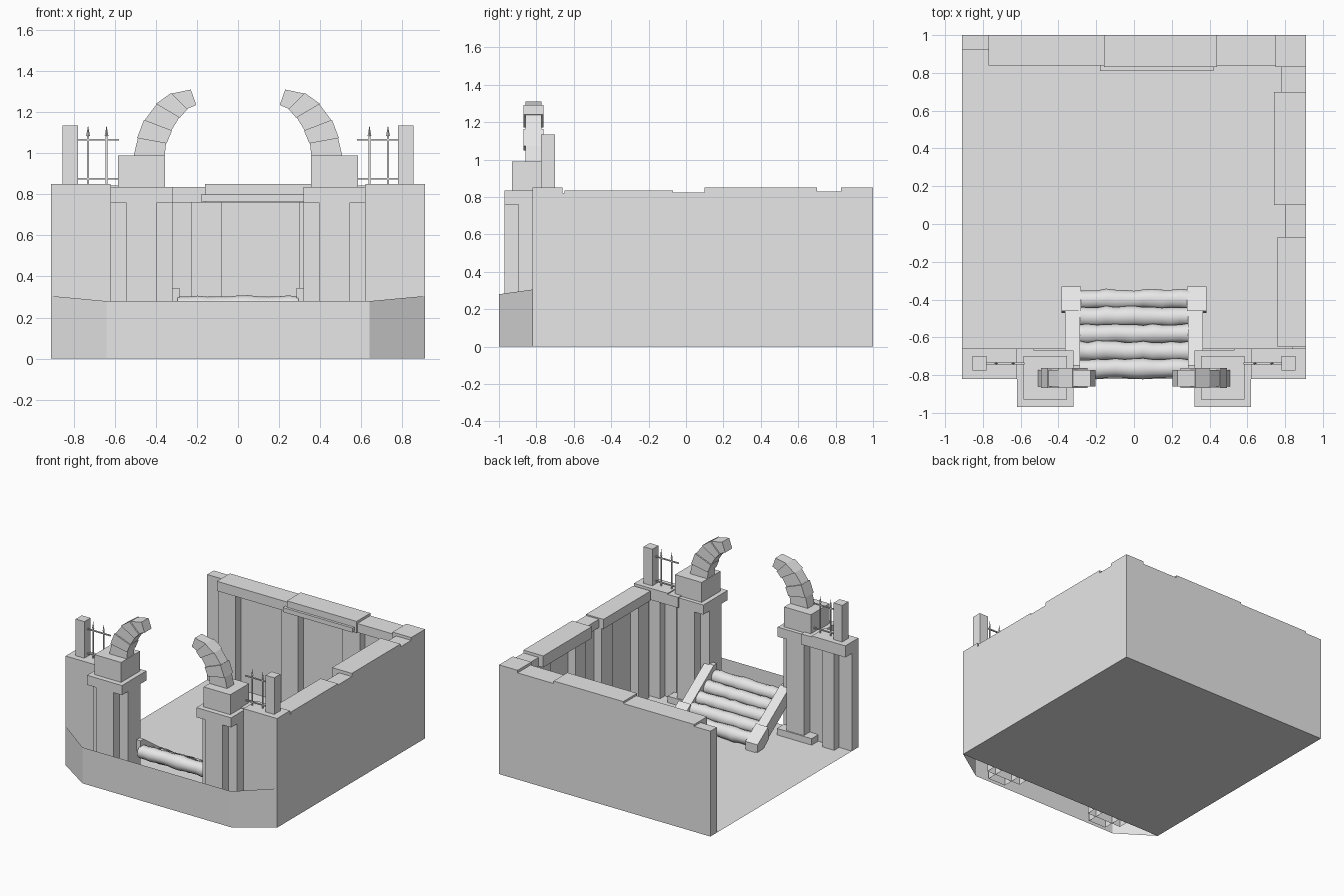
import bpy, math, random

random.seed(4)
old = bpy.data.objects.get("Cube")
if old:
    bpy.data.objects.remove(old, do_unlink=True)

stone = bpy.data.materials.new("pale_grey")
stone.use_nodes = True
GREY = (0.8, 0.8, 0.8, 1)
stone.diffuse_color = GREY
stone.node_tree.nodes["Principled BSDF"].inputs["Base Color"].default_value = GREY


def make(name, verts, faces):
    mesh = bpy.data.meshes.new(name)
    mesh.from_pydata(verts, [], faces)
    mesh.materials.append(stone)
    mesh.update()
    ob = bpy.data.objects.new(name, mesh)
    bpy.context.collection.objects.link(ob)
    return ob


def box(name, xs, ys, zs, open_bottom=False):
    (x0, x1), (y0, y1), (z0, z1) = sorted(xs), sorted(ys), sorted(zs)
    verts = [(x, y, z) for z in (z0, z1) for x, y in ((x0, y0), (x1, y0), (x1, y1), (x0, y1))]
    faces = [(i, (i + 1) % 4, (i + 1) % 4 + 4, i + 4) for i in range(4)] + [(4, 5, 6, 7)]
    if not open_bottom:
        faces.append((3, 2, 1, 0))
    return make(name, verts, faces)


def prism(name, outline, lo, hi, axis):
    """Extrude a 2D outline along x (outline is y,z) or along y (outline is x,z)."""
    n = len(outline)
    place = (lambda a, b, d: (d, a, b)) if axis == "x" else (lambda a, b, d: (a, d, b))
    verts = [place(a, b, d) for d in (lo, hi) for a, b in outline]
    faces = [(i, (i + 1) % n, (i + 1) % n + n, i + n) for i in range(n)]
    faces += [tuple(reversed(range(n))), tuple(range(n, 2 * n))]
    ob = make(name, verts, faces)
    import bmesh
    bm = bmesh.new()
    bm.from_mesh(ob.data)
    bmesh.ops.recalc_face_normals(bm, faces=bm.faces)
    bm.to_mesh(ob.data)
    bm.free()
    return ob


# Floor and the thin skirt in front of it
make("floor", [(-.91, -.82, 0), (.91, -.82, 0), (.91, 1, 0), (-.91, 1, 0)], [(0, 1, 2, 3)])
skirt = [(-.91, -.82, .305), (-.64, -1, .28), (.64, -1, .28), (.91, -.82, .305)]
make("front_skirt", [(x, y, 0) for x, y, z in skirt] + skirt,
     [(i, i + 1, i + 5, i + 4) for i in range(3)])

# Back wall with capstones and pilasters
box("back_wall", (-.91, .91), (.92, 1), (0, .82))
for x0, x1, y, low, top in ((-.77, -.16, .84, .76, .835), (-.16, .44, .83, .76, .85),
                            (.44, .76, .84, .76, .83), (.75, .91, .83, .76, .85)):
    box("back_capstone", (x0, x1), (y, 1), (low, top))
box("back_cap_lip", (-.18, .42), (.81, .9), (.765, .80))
for x in (-.77, -.23, .30):
    box("back_pilaster", (x, x + .15), (.855, .94), (0, .77))

# Side wall with capstones and pilasters
box("side_wall", (.84, .91), (-.82, 1), (0, .82))
for y0, y1, x, top in ((-.65, -.07, .76, .835), (-.07, .10, .80, .825),
                       (.10, .70, .74, .85), (.70, .83, .78, .828)):
    box("side_capstone", (x, .91), (y0, y1), (.76, top))
for y in (-.65, -.20, .12, .56):
    box("side_pilaster", (.775, .86), (y, y + .13), (0, .77))

# Both halves of the front: wall, cross-shaped pillar, arch, railing
outer = [(.507, .99), (.487, 1.075), (.455, 1.16), (.395, 1.24), (.325, 1.29), (.23, 1.31)]
inner = [(.357, .99), (.35, 1.05), (.325, 1.11), (.285, 1.175), (.25, 1.215), (.203, 1.235)]
for s, side in ((1, "left"), (-1, "right")):
    def part(name, xs, ys, zs, **kw):
        return box(side + "_" + name, [s * x for x in xs], ys, zs, **kw)

    part("front_wall", (.60, .91), (-.82, -.74), (0, .78))
    part("front_capstone", (.62, .91), (-.82, -.66), (.76, .85))
    part("front_capstone_inner", (.53, .62), (-.80, -.66), (.76, .842))
    part("front_pilaster", (.70, .80), (-.76, -.68), (0, .77))

    # Pillar
    part("pillar_wide", (.32, .62), (-.895, -.745), (0, .77), open_bottom=True)
    part("pillar_deep", (.395, .545), (-.97, -.67), (0, .77), open_bottom=True)
    part("pillar_foot", (.32, .62), (-.80, -.66), (0, .05))
    part("pillar_cap", (.32, .62), (-.97, -.67), (.76, .835))
    part("pillar_plinth", (.355, .585), (-.93, -.70), (.835, .99))

    # Broken arch, one tapering block per segment
    for i in range(5):
        half = .053 if i % 2 else .043
        quad = [outer[i], outer[i + 1], inner[i + 1], inner[i]]
        grow = 1.05 if i % 2 else 1.0
        cx = sum(p[0] for p in quad) / 4
        cz = sum(p[1] for p in quad) / 4
        quad = [(s * (cx + (x - cx) * grow), cz + (z - cz) * grow) for x, z in quad]
        prism(side + "_arch_block", quad, -.816 - half, -.816 + half, "y")

    # End post and spiked railing
    part("railing_post", (.78, .855), (-.775, -.70), (.85, 1.135))
    for z in (.875, 1.065):
        part("rail", (.58, .78), (-.743, -.733), (z - .004, z + .004))
    for x in (.64, .73):
        part("railing_bar", (x - .004, x + .004), (-.742, -.734), (.84, 1.09))
        bpy.ops.mesh.primitive_cone_add(vertices=4, radius1=.009, radius2=0, depth=.05,
                                        location=(s * x, -.738, 1.11))
        tip = bpy.context.object
        tip.name = side + "_railing_spike"
        tip.data.materials.append(stone)

    # Sloping stringer of the steps, in overlapping lengths
    prism(side + "_stringer", [(-.42, 0), (-.33, 0), (-.335, .055), (-.75, .345),
                               (-.79, .345), (-.79, .26)],
          s * .285, s * .365, "x")
    prism(side + "_stringer_lower", [(-.41, .01), (-.33, .005), (-.33, .065), (-.46, .155),
                                     (-.47, .06)],
          s * .28, s * .385, "x")


# Log steps: lumpy cylinders climbing toward the gate
RINGS, SIDES = 13, 12
for step in range(5):
    cy = -.40 - .0915 * step
    cz = .055 + .0495 * step
    verts, faces = [], []
    for r in range(RINGS):
        x = -.295 + .59 * r / (RINGS - 1)
        rad = .052 + random.uniform(-.004, .004)
        dy = random.uniform(-.004, .004)
        for k in range(SIDES):
            a = math.tau * k / SIDES
            verts.append((x, cy + dy + rad * math.cos(a), max(0.001, cz + rad * math.sin(a))))
    for r in range(RINGS - 1):
        for k in range(SIDES):
            a, b = r * SIDES + k, r * SIDES + (k + 1) % SIDES
            faces.append((a, b, b + SIDES, a + SIDES))
    faces.append(tuple(reversed(range(SIDES))))
    faces.append(tuple(range((RINGS - 1) * SIDES, RINGS * SIDES)))
    log = make("log_step", verts, faces)
    bpy.ops.object.select_all(action="DESELECT")
    log.select_set(True)
    bpy.context.view_layer.objects.active = log
    bpy.ops.object.shade_smooth_by_angle(angle=math.radians(50))
